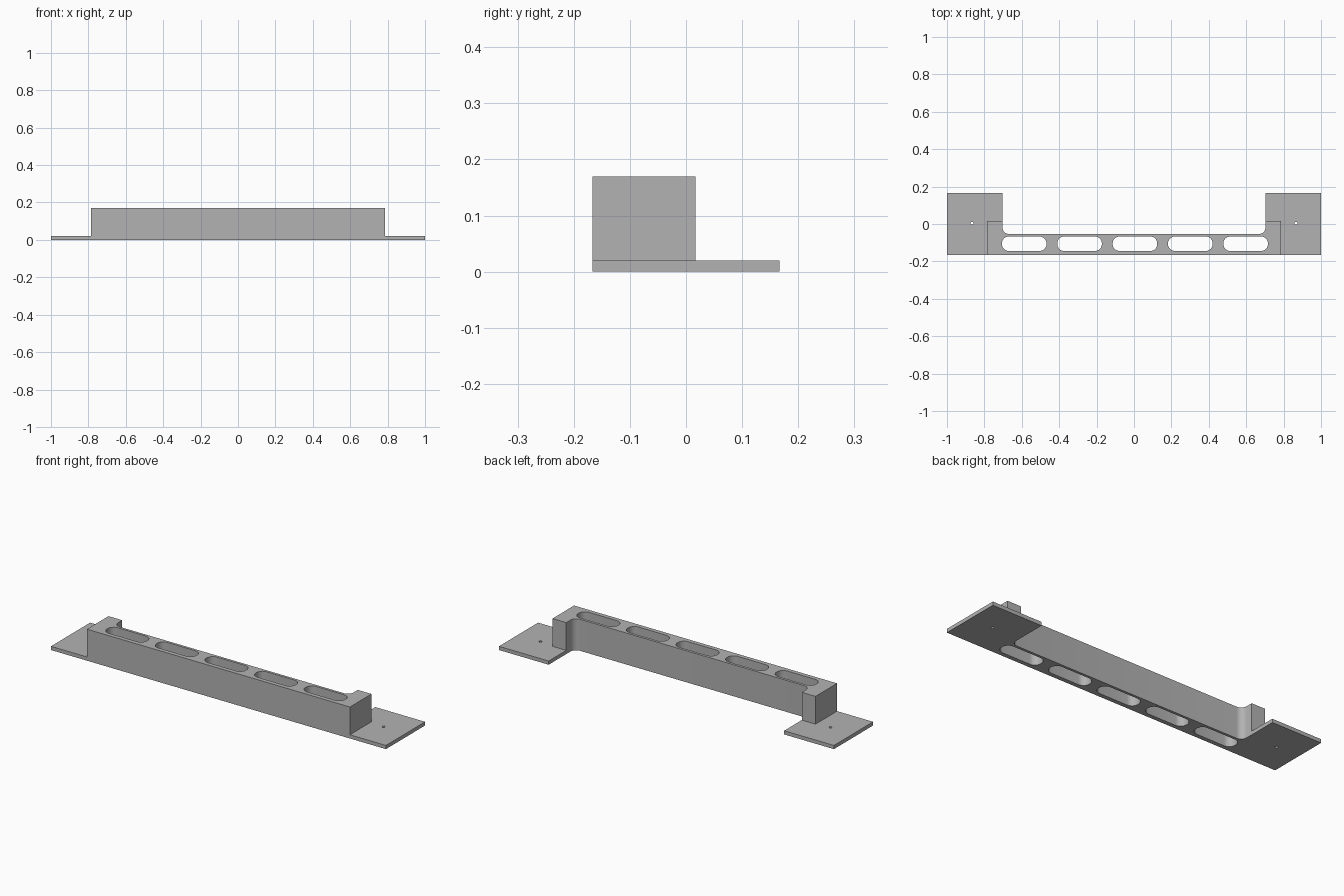
import bpy, bmesh
from math import cos, sin, pi

if "Cube" in bpy.data.objects:
    bpy.data.objects.remove(bpy.data.objects["Cube"], do_unlink=True)

FRONT, BACK = -0.167, 0.167
HEIGHT, PLATE = 0.17, 0.02
INNER, OUTER, LEG_BACK, BEAM_BACK = 0.703, 0.785, 0.017, -0.053
FILLET = 0.034

grey = bpy.data.materials.new("plain grey")
grey.use_nodes = True
colour = (0.45, 0.45, 0.45, 1)
grey.diffuse_color = colour
grey.node_tree.nodes["Principled BSDF"].inputs["Base Color"].default_value = colour


def arc(cx, cy, r, start, end, steps=8):
    angles = [start + (end - start) * i / steps for i in range(steps + 1)]
    return [(cx + r * cos(a), cy + r * sin(a)) for a in angles]


def prism(name, outlines, z0, z1):
    """Extrude closed outlines upward into one object."""
    bm = bmesh.new()
    for outline in outlines:
        face = bm.faces.new([bm.verts.new((x, y, z0)) for x, y in outline])
        top = bmesh.ops.extrude_face_region(bm, geom=[face], use_keep_orig=True)["geom"]
        verts = [v for v in top if isinstance(v, bmesh.types.BMVert)]
        bmesh.ops.translate(bm, verts=verts, vec=(0, 0, z1 - z0))
    bmesh.ops.recalc_face_normals(bm, faces=bm.faces)
    mesh = bpy.data.meshes.new(name)
    bm.to_mesh(mesh)
    bm.free()
    mesh.materials.append(grey)
    obj = bpy.data.objects.new(name, mesh)
    bpy.context.collection.objects.link(obj)
    return obj


def cut(obj, cutter):
    mod = obj.modifiers.new("cut", 'BOOLEAN')
    mod.operation, mod.solver, mod.object = 'DIFFERENCE', 'EXACT', cutter
    bpy.ops.object.select_all(action='DESELECT')
    bpy.context.view_layer.objects.active = obj
    obj.select_set(True)
    bpy.ops.object.modifier_apply(modifier=mod.name)
    bpy.data.objects.remove(cutter, do_unlink=True)
    bpy.ops.object.shade_smooth_by_angle(angle=pi / 6)


def slot(cx, cy=-0.1055, half_x=0.119, half_y=0.0385, r=0.036):
    points = []
    for i, (sx, sy) in enumerate([(1, 1), (-1, 1), (-1, -1), (1, -1)]):
        points += arc(cx + sx * (half_x - r), cy + sy * (half_y - r), r,
                      i * pi / 2, (i + 1) * pi / 2)
    return points


# Beam with a short return leg at each end and filleted inner corners
right_half = [(OUTER, FRONT), (OUTER, LEG_BACK), (INNER, LEG_BACK)]
right_half += arc(INNER - FILLET, BEAM_BACK + FILLET, FILLET, 0, -pi / 2)
left_half = [(-x, y) for x, y in reversed(right_half)]
beam = prism("beam", [right_half + left_half], 0, HEIGHT)

# Row of five rounded slots through the beam
slots = prism("slot_cutter", [slot(0.005 + 0.296 * i) for i in range(-2, 3)], -0.1, 0.3)
cut(beam, slots)

# Mounting plates wrapping around the legs, each with a screw hole
for side, name in ((1, "left_plate"), (-1, "right_plate")):
    outline = [(OUTER, FRONT), (1, FRONT), (1, BACK), (INNER, BACK),
               (INNER, LEG_BACK), (OUTER, LEG_BACK)]
    plate = prism(name, [[(side * x, y) for x, y in outline]], 0, PLATE)
    hole = arc(side * 0.866, 0.004, 0.008, 0, 2 * pi, 16)[:-1]
    cut(plate, prism("hole_cutter", [hole], -0.1, 0.1))
